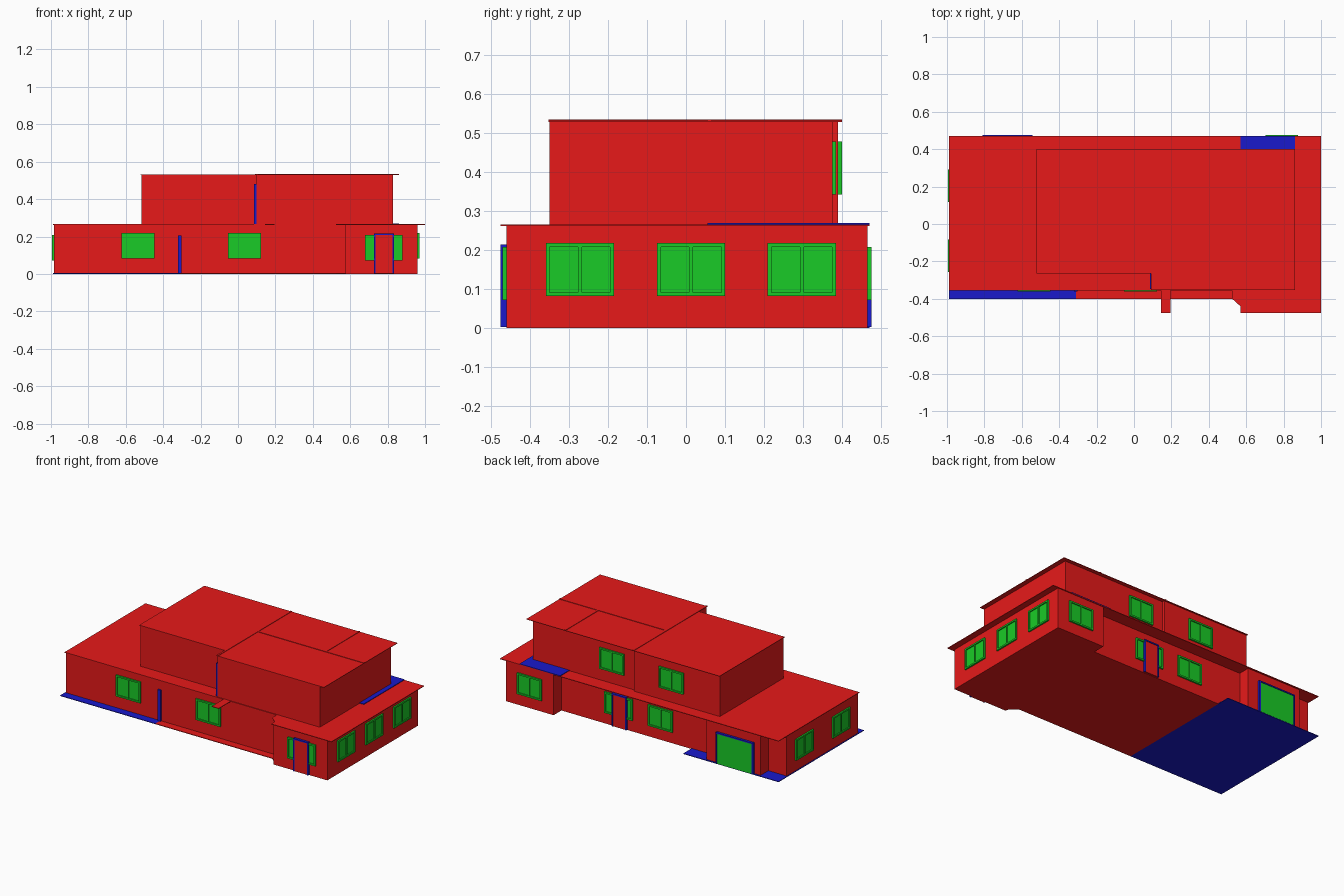
import bpy, bmesh
from mathutils import Matrix, Vector

if "Cube" in bpy.data.objects:
    bpy.data.objects.remove(bpy.data.objects["Cube"])


def material(name, rgb):
    m = bpy.data.materials.new(name)
    m.diffuse_color = (*rgb, 1)
    m.use_nodes = True
    m.node_tree.nodes["Principled BSDF"].inputs["Base Color"].default_value = m.diffuse_color
    return m


RED = material("red", (0.8, 0.01, 0.01))
GREEN = material("green", (0.01, 0.6, 0.02))
BLUE = material("blue", (0.01, 0.01, 0.6))


def finish(name, bm, mat):
    bmesh.ops.recalc_face_normals(bm, faces=bm.faces)
    me = bpy.data.meshes.new(name)
    bm.to_mesh(me)
    bm.free()
    me.materials.append(mat)
    ob = bpy.data.objects.new(name, me)
    bpy.context.collection.objects.link(ob)
    return ob


def prism(name, outline, z0, z1, mat=RED):
    """Extrude a plan outline from z0 to z1."""
    bm = bmesh.new()
    face = bm.faces.new([bm.verts.new((x, y, z0)) for x, y in outline])
    top = bmesh.ops.extrude_face_region(bm, geom=[face])["geom"]
    bmesh.ops.translate(bm, vec=(0, 0, z1 - z0),
                        verts=[v for v in top if isinstance(v, bmesh.types.BMVert)])
    return finish(name, bm, mat)


def rect(x0, x1, y0, y1):
    return [(x0, y0), (x1, y0), (x1, y1), (x0, y1)]


def boxes(name, specs, mat, place=Matrix()):
    """Join several boxes (x0, x1, y0, y1, z0, z1) in one object."""
    bm = bmesh.new()
    for x0, x1, y0, y1, z0, z1 in specs:
        c = Vector((x0 + x1, y0 + y1, z0 + z1)) / 2
        m = Matrix.Translation(c) @ Matrix.Diagonal((x1 - x0, y1 - y0, z1 - z0, 1))
        bmesh.ops.create_cube(bm, size=1, matrix=place @ m)
    return finish(name, bm, mat)


# Local frame for things mounted on a wall: local -y points outwards
TURN = {"front": 0, "right": 1, "back": 2, "left": 3}


def on_wall(side, along, plane):
    spot = (along, plane, 0) if side in ("front", "back") else (plane, along, 0)
    return Matrix.Translation(spot) @ Matrix.Rotation(TURN[side] * 1.5707963, 4, "Z")


def frame_bars(w, z0, z1, t, d):
    return [(-w, -w + t, -d, 0.005, z0, z1), (w - t, w, -d, 0.005, z0, z1),
            (-w + t, w - t, -d, 0.005, z1 - t, z1)]


def window(name, side, along, plane, z, w=0.0875, h=0.068):
    bars = frame_bars(w, z - h, z + h, 0.01, 0.01)
    bars += [(-w + 0.01, w - 0.01, -0.01, 0.005, z - h, z - h + 0.01),
             (-0.005, 0.005, -0.008, 0.005, z - h + 0.01, z + h - 0.01),
             (-w + 0.01, w - 0.01, -0.003, 0.005, z - h + 0.01, z + h - 0.01)]
    boxes(name, bars, GREEN, on_wall(side, along, plane))


def door(name, side, along, plane, w, z0, z1, leaf=RED):
    place = on_wall(side, along, plane)
    boxes(name + "_frame", frame_bars(w, z0, z1, 0.008, 0.015), BLUE, place)
    boxes(name + "_leaf", [(-w + 0.008, w - 0.008, -0.011, 0.005, z0, z1 - 0.008)], leaf, place)


# Ground slabs
prism("left_paving", rect(-0.99, -0.31, -0.40, 0.47), 0, 0.004, BLUE)
prism("ground_slab", [(-0.31, -0.40), (0.525, -0.40), (0.575, -0.445), (0.575, -0.46),
                      (0.96, -0.46), (0.96, 0.465), (0.62, 0.465), (0.62, 0.385),
                      (-0.31, 0.385)], 0, 0.004)

# Lower storey walls with front room, rear room and garage projections
prism("lower_walls", [(-0.985, -0.35), (0.575, -0.35), (0.575, -0.46), (0.96, -0.46),
                      (0.96, 0.465), (0.62, 0.465), (0.62, 0.385), (-0.47, 0.385),
                      (-0.47, 0.46), (-0.855, 0.46), (-0.855, 0.38), (-0.985, 0.38)],
      0.003, 0.262)

# Lower roof with the front room bump and the small tab
prism("lower_roof", [(-0.99, -0.355), (0.145, -0.355), (0.145, -0.475), (0.195, -0.475),
                     (0.195, -0.355), (0.525, -0.355), (0.525, -0.40), (0.57, -0.44),
                     (0.57, -0.475), (1.0, -0.475), (1.0, 0.47), (-0.99, 0.47)],
      0.262, 0.266)
prism("balcony_floor", rect(0.57, 0.86, 0.055, 0.47), 0.266, 0.270, BLUE)

# Upper storey walls and roof
prism("upper_walls_left", rect(-0.515, 0.10, -0.26, 0.39), 0.266, 0.530)
prism("upper_walls_right", rect(0.10, 0.83, -0.35, 0.375), 0.266, 0.530)
prism("upper_roof", [(-0.52, -0.265), (0.095, -0.265), (0.095, -0.352), (0.86, -0.352),
                     (0.86, 0.40), (-0.52, 0.40)], 0.529, 0.532)
boxes("roof_seams", [(0.092, 0.104, -0.352, 0.40, 0.530, 0.535),
                     (0.104, 0.86, 0.055, 0.065, 0.530, 0.535),
                     (0.58, 0.59, 0.065, 0.40, 0.530, 0.535)], RED)

# Lower windows
for i, y in enumerate((-0.272, 0.013, 0.297)):
    window(f"right_window_{i}", "right", y, 0.96, 0.15)
for i, y in enumerate((-0.17, 0.205)):
    window(f"left_window_{i}", "left", y, -0.985, 0.14)
for i, x in enumerate((-0.535, 0.035)):
    window(f"front_window_{i}", "front", x, -0.35, 0.15)
window("front_room_window", "front", 0.78, -0.46, 0.14, w=0.1)
window("rear_room_window", "back", 0.79, 0.465, 0.14)
window("rear_door_window", "back", 0.21, 0.385, 0.14, w=0.1)
window("rear_window", "back", -0.09, 0.385, 0.14)

# Upper windows
window("upper_window_left", "back", -0.17, 0.39, 0.41)
window("upper_window_right", "back", 0.265, 0.375, 0.41)

# Doors
door("front_door", "front", 0.78, -0.46, 0.053, 0.003, 0.215)
door("rear_door", "back", 0.20, 0.385, 0.053, 0.003, 0.215)
door("roof_door", "left", -0.305, 0.10, 0.042, 0.268, 0.48)
door("garage_door", "back", -0.677, 0.46, 0.133, 0.003, 0.205, GREEN)
boxes("side_door_edge", [(-0.322, -0.302, -0.36, -0.345, 0.003, 0.205)], BLUE)
